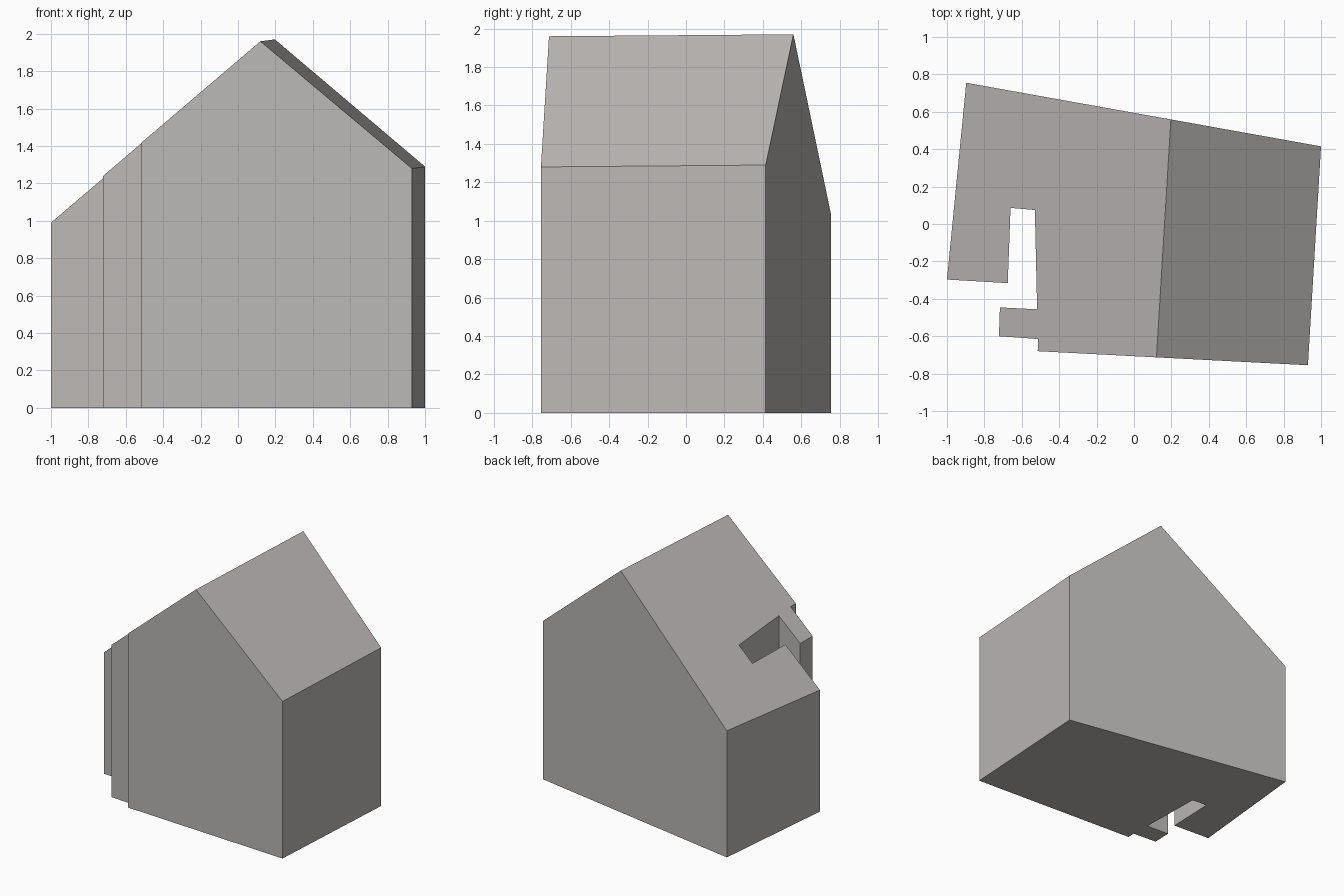
import bpy, bmesh
from mathutils import Vector

if "Cube" in bpy.data.objects:
    bpy.data.objects.remove(bpy.data.objects["Cube"])

# Roof planes, each defined by the ridge and one eave point
ridge_f = Vector((0.12, -0.713, 1.96))
ridge_b = Vector((0.197, 0.559, 1.97))
eave_l = Vector((-1.0, -0.297, 0.99))
eave_r = Vector((0.93, -0.755, 1.28))

def roof_height(x, y, eave):
    n = (ridge_b - ridge_f).cross(eave - ridge_f)
    return ridge_f.z - (n.x * (x - ridge_f.x) + n.y * (y - ridge_f.y)) / n.z

# Footprint, counter-clockwise: left side with the notch, then right side
left = [(-0.897, 0.755), (-1.0, -0.297), (-0.675, -0.316), (-0.66, 0.086),
        (-0.53, 0.075), (-0.518, -0.456), (-0.717, -0.446), (-0.722, -0.6),
        (-0.512, -0.615), (-0.515, -0.68)]
right = [(0.93, -0.755), (1.0, 0.415)]

bm = bmesh.new()
base = [bm.verts.new((x, y, 0)) for x, y in left + right]
top_l = [bm.verts.new((x, y, roof_height(x, y, eave_l))) for x, y in left]
top_r = [bm.verts.new((x, y, roof_height(x, y, eave_r))) for x, y in right]
rf, rb = bm.verts.new(ridge_f), bm.verts.new(ridge_b)
top = top_l + top_r

# Floor and two roof slopes
bm.faces.new(base[::-1])
bm.faces.new(top_l + [rf, rb])
bm.faces.new([rf] + top_r + [rb])

# Walls, with the ridge point added on the two gables
n, k = len(base), len(left)
for i in range(n):
    j = (i + 1) % n
    peak = [rf] if i == k - 1 else [rb] if i == n - 1 else []
    bm.faces.new([base[i], base[j], top[j]] + peak + [top[i]])
bmesh.ops.recalc_face_normals(bm, faces=bm.faces)

mesh = bpy.data.meshes.new("house_body")
bm.to_mesh(mesh)
bm.free()
house = bpy.data.objects.new("house_body", mesh)
bpy.context.collection.objects.link(house)

# Single warm grey
mat = bpy.data.materials.new("warm_grey")
mat.diffuse_color = (0.50, 0.48, 0.47, 1)
mat.use_nodes = True
mat.node_tree.nodes["Principled BSDF"].inputs["Base Color"].default_value = mat.diffuse_color
mesh.materials.append(mat)
